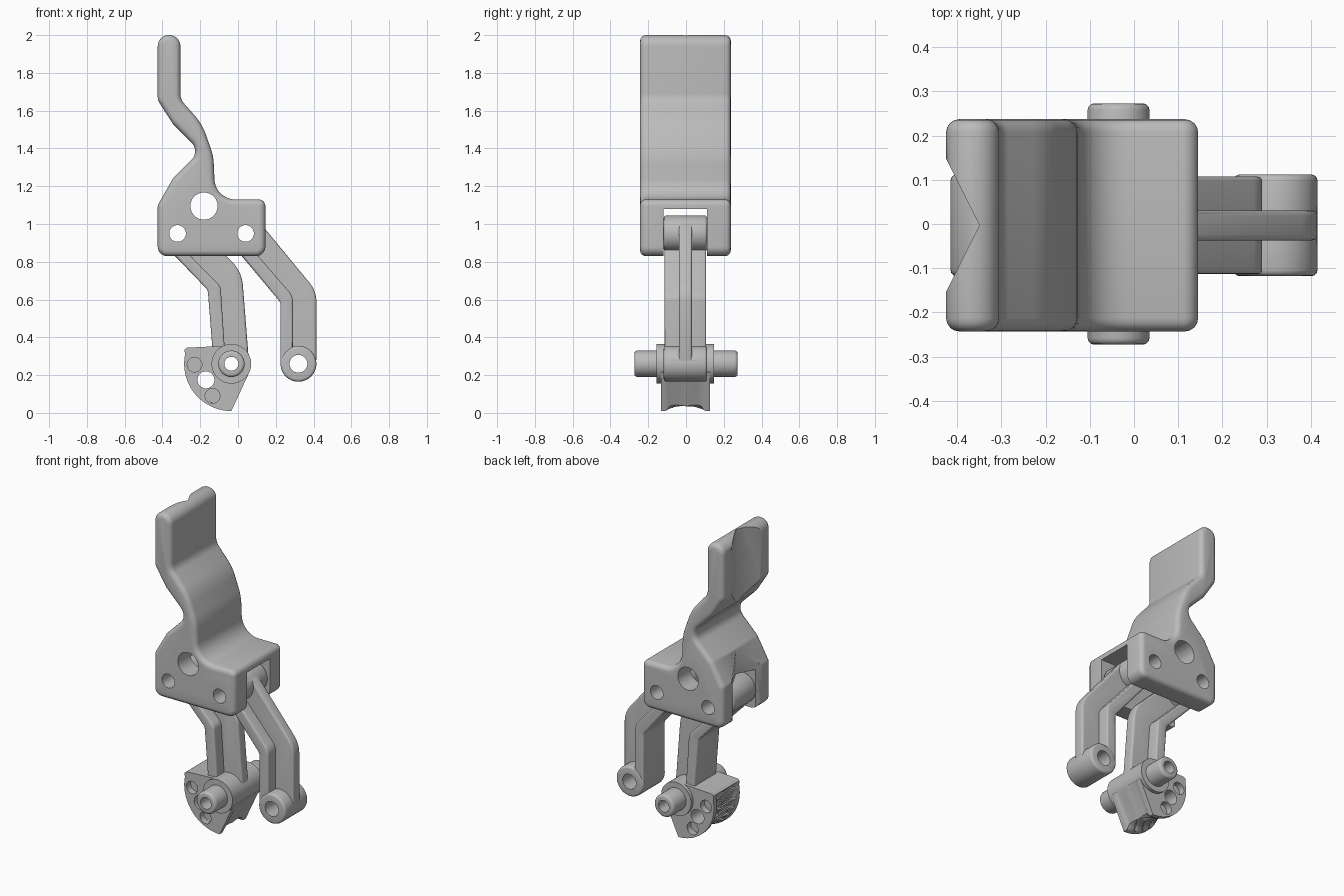
import bpy, bmesh, math
from mathutils import Vector

if "Cube" in bpy.data.objects:
    bpy.data.objects.remove(bpy.data.objects["Cube"])

gray = bpy.data.materials.new("plain gray")
gray.use_nodes = True
gray.diffuse_color = (0.5, 0.5, 0.5, 1)
gray.node_tree.nodes["Principled BSDF"].inputs["Base Color"].default_value = (0.5, 0.5, 0.5, 1)

MID = -0.003  # depth centre of lever and arms


def rounded(points, steps=10):
    """Outline with a fillet at every point that carries a radius."""
    out = []
    n = len(points)
    for i, p in enumerate(points):
        c = Vector(p[:2])
        r = p[2] if len(p) > 2 else 0
        if not r:
            out.append(c)
            continue
        a = (Vector(points[i - 1][:2]) - c).normalized()
        b = (Vector(points[(i + 1) % n][:2]) - c).normalized()
        half = a.angle(b) / 2
        centre = c + (a + b).normalized() * (r / math.sin(half))
        start = c + a * (r / math.tan(half)) - centre
        end = c + b * (r / math.tan(half)) - centre
        turn = math.pi - 2 * half
        for k in range(steps + 1):
            t = k / steps
            v = (start * math.sin((1 - t) * turn) + end * math.sin(t * turn)) / math.sin(turn)
            out.append(centre + v)
    return out


def loft(name, sections):
    """Solid through equal-length outlines given as (y, outline)."""
    bm = bmesh.new()
    rings = [[bm.verts.new((p[0], y, p[1])) for p in line] for y, line in sections]
    for ra, rb in zip(rings, rings[1:]):
        for i in range(len(ra)):
            j = (i + 1) % len(ra)
            bm.faces.new((ra[i], ra[j], rb[j], rb[i]))
    bm.faces.new(rings[0])
    bm.faces.new(rings[-1])
    bmesh.ops.recalc_face_normals(bm, faces=bm.faces)
    mesh = bpy.data.meshes.new(name)
    bm.to_mesh(mesh)
    bm.free()
    mesh.materials.append(gray)
    ob = bpy.data.objects.new(name, mesh)
    bpy.context.collection.objects.link(ob)
    return ob


def bake(ob):
    dg = bpy.context.evaluated_depsgraph_get()
    mesh = bpy.data.meshes.new_from_object(ob.evaluated_get(dg))
    ob.modifiers.clear()
    ob.data = mesh
    return ob


def prism(name, outline, half, mid=MID, bevel=0.0, segments=3):
    ob = loft(name, [(mid - half, outline), (mid + half, outline)])
    if bevel:
        m = ob.modifiers.new("Edges", 'BEVEL')
        m.width = bevel
        m.segments = segments
        m.limit_method = 'ANGLE'
        m.angle_limit = math.radians(60)
        m.use_clamp_overlap = False
        bake(ob)
    return ob


def rod(name, x, z, r, half, mid=MID, bevel=0.0, sides=48):
    ring = [(x + r * math.cos(2 * math.pi * k / sides),
             z + r * math.sin(2 * math.pi * k / sides)) for k in range(sides)]
    return prism(name, ring, half, mid, bevel)


def combine(ob, others, op):
    for o in others:
        m = ob.modifiers.new("Bool", 'BOOLEAN')
        m.operation = op
        m.solver = 'EXACT'
        m.object = o
        bake(ob)
        bpy.data.objects.remove(o)
    return ob


def finish(ob):
    bpy.ops.object.select_all(action='DESELECT')
    ob.select_set(True)
    bpy.context.view_layer.objects.active = ob
    bpy.ops.object.shade_smooth_by_angle(angle=math.radians(32))


# Lever: thumb blade flowing into the pivot housing
lever = prism("lever", rounded([
    (-0.425, 2.0, 0.059), (-0.305, 2.0, 0.059), (-0.305, 1.66, 0.08),
    (-0.19, 1.53, 0.3), (-0.13, 1.36, 0.3), (-0.12, 1.13, 0.11),
    (0.145, 1.13, 0.035), (0.145, 0.83, 0.05), (-0.425, 0.83, 0.05),
    (-0.425, 1.1, 0.04), (-0.345, 1.24, 0.05), (-0.2, 1.385, 0.065),
    (-0.345, 1.53, 0.06), (-0.425, 1.655, 0.06)]), 0.24, bevel=0.03, segments=4)
slot = prism("slot_cutter", [(-0.7, 0.6), (0.4, 0.6), (0.4, 1.08), (-0.7, 1.08)], 0.115)

# Vertical V groove down the back of the lever
groove = prism("groove_cutter", [(-0.55, 0.5), (-0.35, 0.5), (-0.35, 2.2), (-0.55, 2.2)], 0.4)
for v in groove.data.vertices:
    if v.co.x > -0.4:
        v.co.y = MID + math.copysign(0.001, v.co.y - MID)
combine(lever, [slot, groove,
                rod("axle_hole", -0.18, 1.095, 0.072, 0.5),
                rod("pin_hole", -0.32, 0.95, 0.044, 0.5),
                rod("pin_hole", 0.04, 0.95, 0.044, 0.5)], 'DIFFERENCE')
finish(lever)


# Link arms: wide flange with a narrow rib and a boss at each end
def arm(name, top, bottom, flange, rib, hole):
    ob = prism(name, rounded(flange), 0.11, bevel=0.01)
    parts = [prism("rib", rounded(rib), 0.034, bevel=0.012)]
    parts += [rod("boss", x, z, 0.095, 0.115, bevel=0.014) for x, z in (top, bottom)]
    combine(ob, parts, 'UNION')
    combine(ob, [rod("hole", *top, 0.044, 0.5), rod("hole", *bottom, hole, 0.5)], 'DIFFERENCE')
    finish(ob)


arm("front_arm", (0.04, 0.95), (0.32, 0.26),
    [(-0.03, 0.889), (0.225, 0.585, 0.04), (0.225, 0.26), (0.29, 0.26),
     (0.29, 0.62, 0.08), (0.02, 0.93)],
    [(0.0, 0.9), (0.24, 0.6), (0.24, 0.27), (0.415, 0.27), (0.415, 0.645, 0.16), (0.113, 1.011)],
    0.047)
arm("rear_arm", (-0.32, 0.95), (-0.035, 0.26),
    [(-0.385, 0.884), (-0.16, 0.65, 0.04), (-0.13, 0.27), (-0.066, 0.27),
     (-0.092, 0.67, 0.06), (-0.35, 0.93)],
    [(-0.36, 0.9), (-0.14, 0.66), (-0.11, 0.27), (0.058, 0.27), (0.02, 0.75, 0.2), (-0.252, 1.016)],
    0.037)

# Toothed cam: sector with a hollowed, serrated rim
PX, PZ = -0.035, 0.26


def cam_outline(y, samples=84):
    hollow = max(0.0, 1 - (y / 0.1) ** 2)
    line = []
    for k in range(samples + 1):
        t = k / samples
        a = math.radians(169 + 101 * t)
        tooth = (t * 7 + abs(y) * 9) % 1.0
        r = 0.25 - 0.025 * hollow - 0.028 * tooth * min(1, hollow * 3)
        line.append((PX + r * math.cos(a), PZ + r * math.sin(a)))
    return line + [(0.06, 0.215), (0.03, 0.33), (PX, 0.357), (-0.27, 0.345), (-0.283, 0.335)]


STEPS = 24
ys = [-0.13 + 0.26 * k / STEPS for k in range(STEPS + 1)]
cam = loft("toothed_cam", [(y + MID, cam_outline(y)) for y in ys])
combine(cam, [rod("cam_boss", PX, PZ, 0.105, 0.152),
              rod("cam_pin", PX, PZ, 0.07, 0.273, mid=0, bevel=0.015)], 'UNION')
cuts = [rod("bore", PX, PZ, 0.037, 0.5), rod("through_hole", -0.17, 0.175, 0.045, 0.5)]
for x, z in ((-0.23, 0.255), (-0.135, 0.09)):
    cuts += [rod("blind_hole", x, z, 0.039, 0.04, mid=MID + s * 0.13) for s in (-1, 1)]
combine(cam, cuts, 'DIFFERENCE')
finish(cam)
